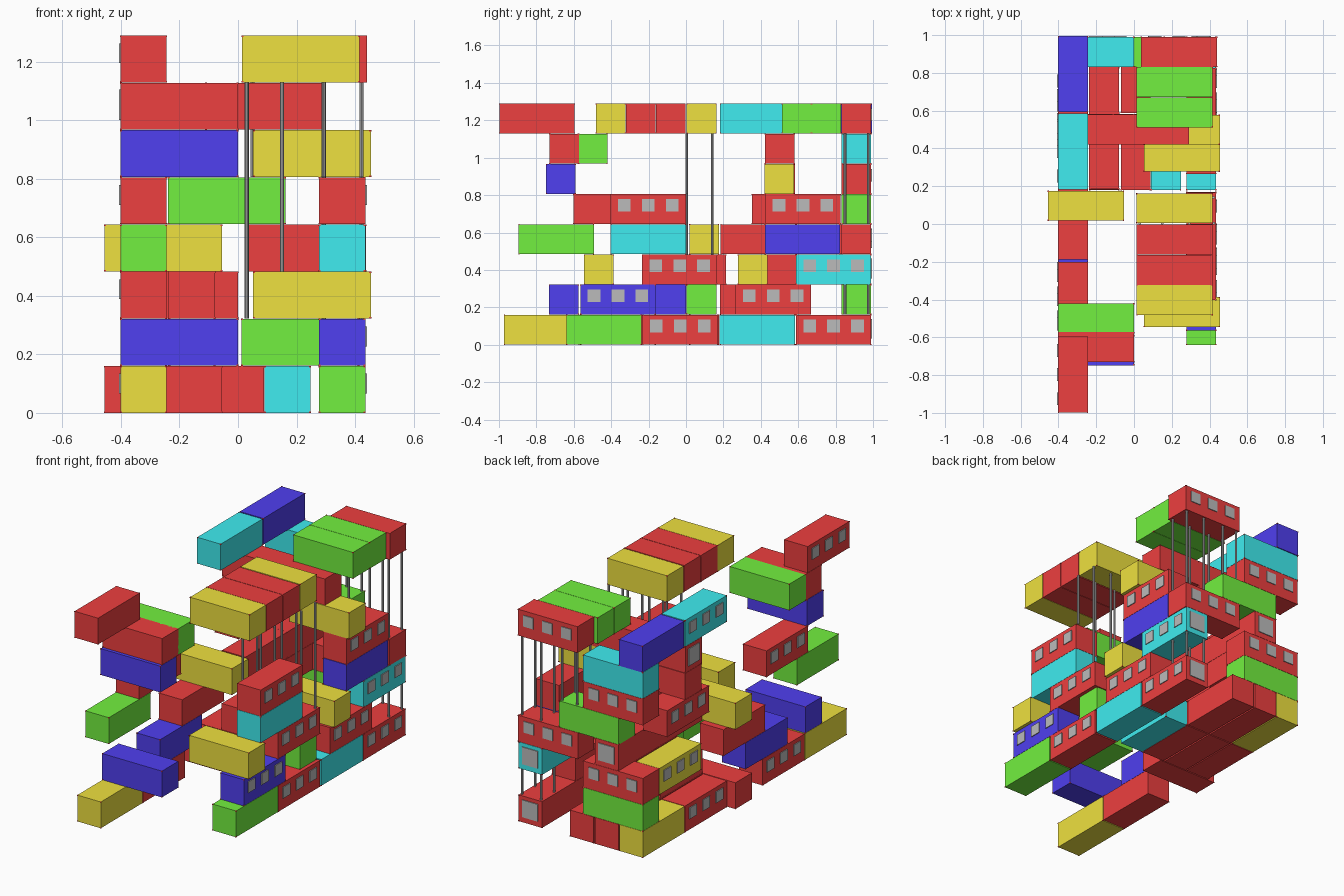
import bpy, bmesh
from mathutils import Matrix, Vector

if "Cube" in bpy.data.objects:
    bpy.data.objects.remove(bpy.data.objects["Cube"])

L, W, H, STEP = 0.402, 0.158, 0.160, 0.1613
COLORS = {"red": (0.85, 0.05, 0.05, 1), "yellow": (0.86, 0.75, 0.05, 1),
          "green": (0.17, 0.87, 0.05, 1), "blue": (0.08, 0.05, 0.87, 1),
          "cyan": (0.05, 0.84, 0.87, 1), "grey": (0.5, 0.5, 0.5, 1)}
MATS = {}
for n, c in COLORS.items():
    MATS[n] = bpy.data.materials.new(n)
    MATS[n].diffuse_color = c


def add_box(bm, center, size, mat=0):
    r = bmesh.ops.create_cube(bm, size=1, matrix=Matrix.Translation(center) @ Matrix.Diagonal((*size, 1)))
    for f in {f for v in r["verts"] for f in v.link_faces}:
        f.material_index = mat


def finish(bm, name, mats):
    me = bpy.data.meshes.new(name)
    bm.to_mesh(me)
    bm.free()
    for m in mats:
        me.materials.append(MATS[m])
    bpy.context.collection.objects.link(bpy.data.objects.new(name, me))


def container(level, color, axis, x, y, sides=""):
    """Box with its low corner at x, y; sides lists the faces with windows (R, L, B)."""
    sx, sy = (L, W) if axis == "x" else (W, L)
    z = (level - 1) * STEP
    c = Vector((x + sx / 2, y + sy / 2, z + H / 2))
    bm = bmesh.new()
    add_box(bm, c, (sx, sy, H))
    # corner castings
    for i in (-1, 1):
        for j in (-1, 1):
            for k in (-1, 1):
                add_box(bm, c + Vector((i * (sx / 2 - .002), j * (sy / 2 - .002), k * (H / 2 - .002))),
                        (.007, .007, .005), 1)
    # three small windows on a long face, one large on an end
    for s in sides:
        along_x = s == "B"
        is_long = along_x == (axis == "x")
        for o in ((-.128, 0, .128) if is_long else (0,)):
            d = .068 if is_long else .105
            p = c + Vector((o, sy / 2, 0) if along_x else ((sx if s == "R" else -sx) / 2, o, 0))
            p.z = z + (.1 if is_long else .085)
            add_box(bm, p, (d, .01, d) if along_x else (.01, d, d), 2)
    finish(bm, f"container_level_{level}_{color}", (color, "red", "grey"))


XR, XL, XI = .277, -.402, -.237      # right, left and inner column
STACK = [
    # level 1
    (1, "green", "y", XR, -.64), (1, "red", "y", XR, -.232, "R"), (1, "cyan", "y", XR, .18),
    (1, "red", "y", XR, .588, "RB"), (1, "yellow", "y", XL, -.972), (1, "red", "y", XL, -.565, "L"),
    (1, "red", "x", -.456, .018), (1, "red", "y", XL, .182, "L"), (1, "yellow", "y", XL, .588),
    (1, "red", "y", XI, .18), (1, "red", "y", XI, .588), (1, "red", "y", -.07, .18),
    (1, "red", "y", -.07, .588), (1, "cyan", "y", .09, .18),
    # level 2
    (2, "blue", "x", XL, -.732), (2, "blue", "y", XR, -.565, "R"), (2, "blue", "y", XL, -.402),
    (2, "green", "x", .012, .004), (2, "red", "y", XR, .265, "R"), (2, "red", "y", XI, .182),
    (2, "green", "x", XL, .832),
    # level 3
    (3, "yellow", "x", .052, -.545), (3, "red", "y", XR, -.235, "R"), (3, "red", "y", XL, -.188),
    (3, "yellow", "x", .052, .278), (3, "cyan", "y", XR, .588, "RB"), (3, "yellow", "y", XL, .428, "L"),
    (3, "red", "y", XI, .428), (3, "red", "x", XL, .832, "B"),
    # level 4
    (4, "green", "y", XL, -.895), (4, "cyan", "y", XR, -.403), (4, "yellow", "x", -.456, .018),
    (4, "red", "y", XI, .185), (4, "red", "y", XI, .588, "B"), (4, "blue", "y", XR, .422),
    (4, "red", "x", .036, .832, "B"),
    # level 5
    (5, "red", "y", XL, -.602, "L"), (5, "red", "y", XR, -.403, "R"), (5, "red", "y", XR, .424, "R"),
    (5, "red", "y", XL, .353, "L"), (5, "green", "x", -.24, .832),
    # level 6
    (6, "blue", "x", XL, -.748), (6, "yellow", "x", .052, .42), (6, "red", "x", XL, .424),
    (6, "red", "x", XL, .832, "B"),
    # level 7
    (7, "red", "x", XL, -.73), (7, "green", "x", XL, -.578), (7, "red", "x", XL, .422, "L"),
    (7, "red", "x", -.112, .422), (7, "cyan", "x", XL, .832),
    # level 8
    (8, "red", "y", XL, -.998, "L"), (8, "yellow", "x", .014, -.482), (8, "red", "x", .014, -.322),
    (8, "red", "x", .014, -.161), (8, "yellow", "x", .014, .004), (8, "cyan", "y", XL, .182, "L"),
    (8, "blue", "y", XL, .592), (8, "green", "x", .014, .512), (8, "green", "x", .014, .672),
    (8, "red", "x", .038, .832, "B"),
]
for args in STACK:
    container(*args)


# support poles: x, y, lowest level top, highest level top
def pole(x, y, lo, hi):
    bm = bmesh.new()
    z0, z1 = lo * STEP, hi * STEP
    bmesh.ops.create_cone(bm, cap_ends=True, segments=8, radius1=.007, radius2=.007,
                          depth=z1 - z0, matrix=Matrix.Translation((x, y, (z0 + z1) / 2)))
    finish(bm, "support_pole", ("grey",))


for x, lo_front, lo_mid in ((.03, 2, 2), (.15, 2, 2), (.293, 5, 3), (.422, 5, 3)):
    pole(x, .004, lo_front, 7)
    pole(x, .14, lo_mid, 7)
for y in (.85, .975):
    for x, lo in ((.05, 5), (.15, 5), (.293, 4), (.422, 4)):
        pole(x, y, lo, 7)
    for x in (.293, .422):
        pole(x, y, 1, 2)

for m in bpy.data.materials:
    if m.users and not m.is_grease_pencil:
        m.use_nodes = True
        m.node_tree.nodes["Principled BSDF"].inputs["Base Color"].default_value = m.diffuse_color
